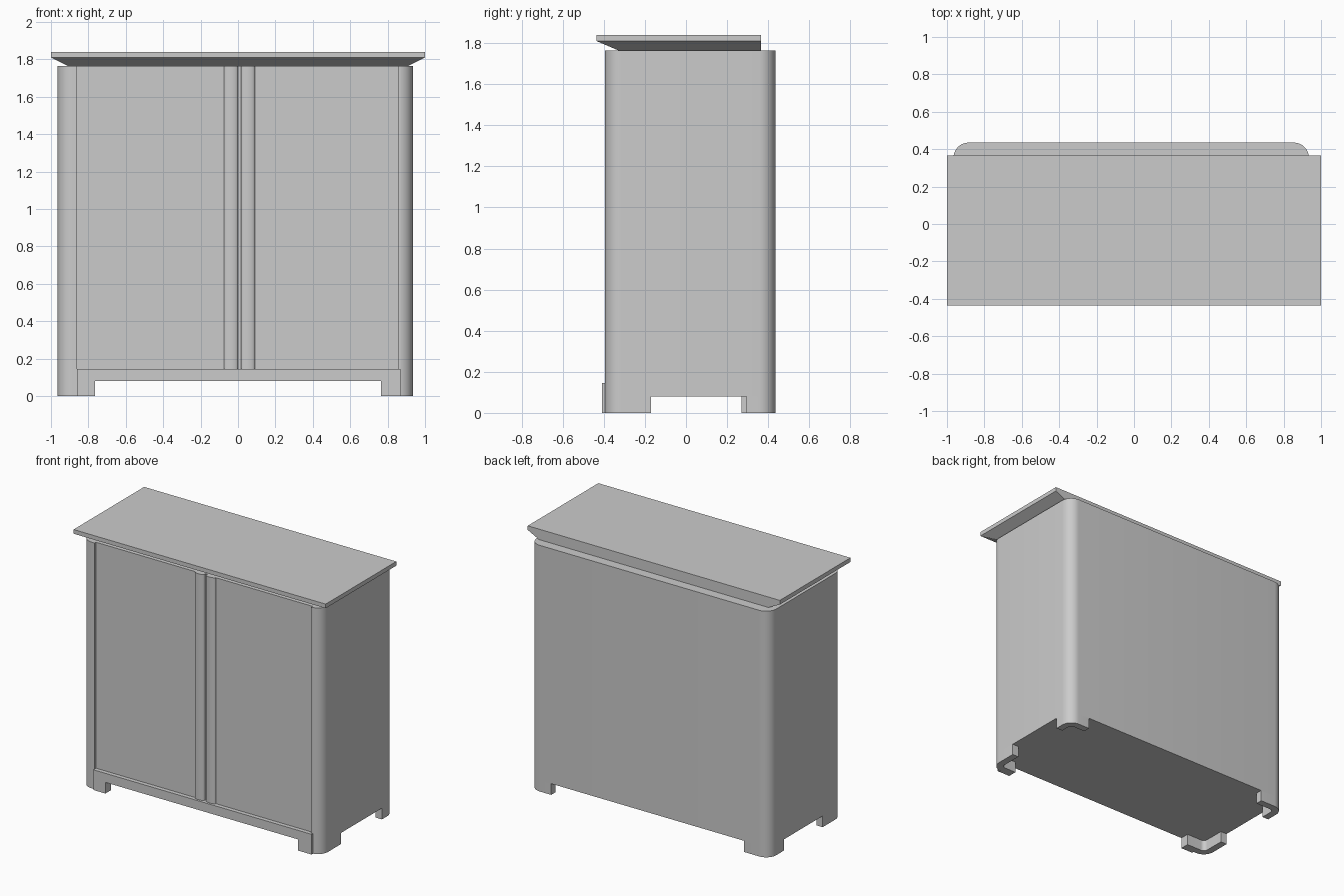
import bpy, bmesh, math

cube = bpy.data.objects.get("Cube")
if cube:
    bpy.data.objects.remove(cube, do_unlink=True)

grey = bpy.data.materials.new("plain_grey")
grey.use_nodes = True
GREY = (0.6, 0.6, 0.6, 1)
grey.diffuse_color = GREY
grey.node_tree.nodes["Principled BSDF"].inputs["Base Color"].default_value = GREY

# Main sizes
LEFT, RIGHT, FRONT, BACK = -0.965, 0.935, -0.395, 0.435
BAY_L, BAY_R, BAY_Y = -0.86, 0.87, -0.365      # recessed door bay
TOP, FLOOR, R = 1.765, 0.08, 0.08


def finish(name, bm):
    bmesh.ops.recalc_face_normals(bm, faces=bm.faces)
    mesh = bpy.data.meshes.new(name)
    bm.to_mesh(mesh)
    bm.free()
    mesh.materials.append(grey)
    obj = bpy.data.objects.new(name, mesh)
    bpy.context.collection.objects.link(obj)
    bpy.ops.object.select_all(action="DESELECT")
    obj.select_set(True)
    bpy.context.view_layer.objects.active = obj
    bpy.ops.object.shade_smooth_by_angle(angle=math.radians(30))
    return obj


def prism(name, outline, z0, z1):
    """Extrude a plan outline from z0 to z1."""
    bm = bmesh.new()
    face = bm.faces.new([bm.verts.new((x, y, z0)) for x, y in outline])
    new = bmesh.ops.extrude_face_region(bm, geom=[face])["geom"]
    verts = [v for v in new if isinstance(v, bmesh.types.BMVert)]
    bmesh.ops.translate(bm, verts=verts, vec=(0, 0, z1 - z0))
    return finish(name, bm)


def box(name, x0, x1, y0, y1, z0, z1):
    return prism(name, [(x0, y0), (x1, y0), (x1, y1), (x0, y1)], z0, z1)


def arc(cx, cy, rx, ry, a0, a1, n=10):
    angles = [math.radians(a0 + (a1 - a0) * i / n) for i in range(n + 1)]
    return [(cx + rx * math.cos(a), cy + ry * math.sin(a)) for a in angles]


# Cabinet body with rounded corners and a recessed front bay
body = (arc(LEFT + R, FRONT + R, R, R, 180, 270)
        + [(BAY_L, FRONT), (BAY_L, BAY_Y), (BAY_R, BAY_Y), (BAY_R, FRONT)]
        + arc(RIGHT - R, FRONT + R, R, R, 270, 360)
        + arc(RIGHT - R, BACK - R, R, R, 0, 90)
        + arc(LEFT + R, BACK - R, R, R, 90, 180))
prism("cabinet_body", body, FLOOR, TOP)


# L-shaped corner feet that follow the rounded corners
def foot(name, sx, sy, x_end, y_end, t=0.05):
    ex, ey = (RIGHT if sx > 0 else LEFT), (BACK if sy > 0 else FRONT)
    curve = arc(0, 0, 1, 1, 0, 90)
    cx, cy = ex - sx * R, ey - sy * R
    outer = [(cx + sx * R * c, cy + sy * R * s) for c, s in curve]
    inner = [(cx + sx * (R - t) * c, cy + sy * (R - t) * s) for c, s in curve]
    prism(name, [(ex, y_end)] + outer + [(x_end, ey), (x_end, ey - sy * t)]
          + inner[::-1] + [(ex - sx * t, y_end)], 0, FLOOR)


for side, sx in (("left", 1), ("right", -1)):
    foot("front_foot_" + side, sx, -1, sx * 0.765, -0.17)
    foot("back_foot_" + side, sx, 1, sx * 0.765, 0.295 if sx > 0 else 0.27)

# Plinth rail with foot facings below its ends
box("plinth_rail", BAY_L, BAY_R, -0.41, BAY_Y, FLOOR, 0.145)
box("plinth_foot_right", BAY_L, -0.765, -0.41, FRONT, 0, FLOOR)
box("plinth_foot_left", 0.765, BAY_R, -0.41, FRONT, 0, FLOOR)

# Two door panels, slightly proud of the bay
box("door_right", BAY_L, -0.075, -0.38, BAY_Y, 0.145, TOP)
box("door_left", 0.09, BAY_R, -0.38, BAY_Y, 0.145, TOP)

# Rounded vertical stiles where the doors meet
for name, x0, x1 in (("stile_right", -0.075, 0.0), ("stile_left", 0.015, 0.09)):
    mid, half = (x0 + x1) / 2, (x1 - x0) / 2
    prism(name, [(x0, BAY_Y)] + arc(mid, -0.38, half, 0.015, 180, 360, 14)
          + [(x1, BAY_Y)], 0.145, TOP)

# Table top with a bevelled underside on the front and sides
box("top_slab", -1, 1, -0.435, 0.365, 1.81, 1.84)
bevel = box("top_bevel", -1, 1, -0.435, 0.365, TOP, 1.81)
for v in bevel.data.vertices:
    if v.co.z < 1.79:
        v.co.x *= 0.91
        if v.co.y < 0:
            v.co.y = -0.33
